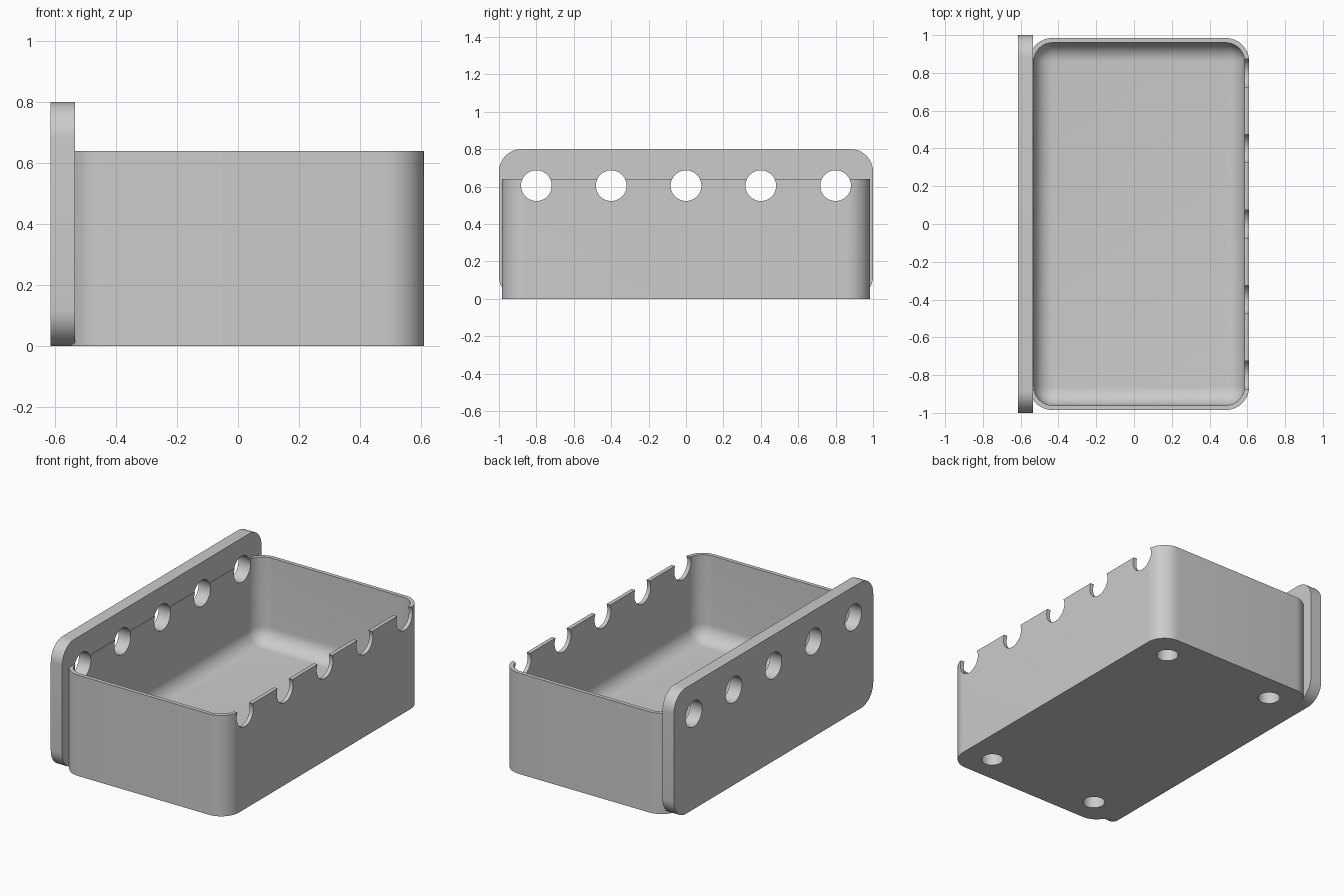
import bpy
import bmesh
import math
from mathutils import Matrix

cube = bpy.data.objects.get("Cube")
if cube:
    bpy.data.objects.remove(cube, do_unlink=True)

grey = bpy.data.materials.new("plain grey")
grey.use_nodes = True
COLOUR = (0.6, 0.6, 0.6, 1)
grey.diffuse_color = COLOUR
grey.node_tree.nodes["Principled BSDF"].inputs["Base Color"].default_value = COLOUR


def make_object(name, bm):
    mesh = bpy.data.meshes.new(name)
    bm.to_mesh(mesh)
    bm.free()
    mesh.materials.append(grey)
    obj = bpy.data.objects.new(name, mesh)
    bpy.context.collection.objects.link(obj)
    return obj


def rounded_box(name, low, high, radius, rounded):
    """Box between two corners; edges accepted by the rule are rounded."""
    bm = bmesh.new()
    bmesh.ops.create_cube(bm, size=1)
    for v in bm.verts:
        v.co = [h if c > 0 else l for c, l, h in zip(v.co, low, high)]
    edges = [e for e in bm.edges if rounded(e)]
    bmesh.ops.bevel(bm, geom=edges, offset=radius, segments=12,
                    profile=0.5, affect='EDGES')
    return make_object(name, bm)


def along(axis):
    def rule(edge):
        d = edge.verts[0].co - edge.verts[1].co
        return abs(d[axis]) > 0.01
    return rule


def cylinder(name, radius, depth, location, axis="Z"):
    bm = bmesh.new()
    turn = Matrix.Rotation(math.pi / 2, 4, 'Y') if axis == "X" else Matrix()
    bmesh.ops.create_cone(bm, cap_ends=True, segments=48, radius1=radius,
                          radius2=radius, depth=depth,
                          matrix=Matrix.Translation(location) @ turn)
    return make_object(name, bm)


def combine(target, other, operation):
    mod = target.modifiers.new(operation.lower(), 'BOOLEAN')
    mod.operation = operation
    mod.solver = 'EXACT'
    mod.object = other
    bpy.context.view_layer.objects.active = target
    bpy.ops.object.modifier_apply(modifier=mod.name)
    bpy.data.objects.remove(other, do_unlink=True)


LEFT, RIGHT, HALF_Y, RIM = -0.556, 0.61, 0.985, 0.64
WALL, FLOOR, CORNER = 0.025, 0.1, 0.125

# Tray body with rounded upright corners, fused with the taller mounting plate
tray = rounded_box("tray", (LEFT, -HALF_Y, 0), (RIGHT, HALF_Y, RIM),
                   CORNER, along(2))
plate = rounded_box("mounting_plate", (-0.615, -1, 0), (-0.535, 1, 0.8),
                    0.12, along(0))
combine(tray, plate, 'UNION')

# Hollow with rounded corners and a filleted floor
top = 1.0
hollow = rounded_box("hollow", (LEFT + WALL, WALL - HALF_Y, FLOOR),
                     (RIGHT - WALL, HALF_Y - WALL, top), CORNER - WALL,
                     lambda e: min(v.co.z for v in e.verts) < top - 0.01)
combine(tray, hollow, 'DIFFERENCE')

# Row of holes through the plate that also notch the opposite rim
for i in range(-2, 3):
    combine(tray, cylinder("row_hole", 0.082, 2, (0, 0.4 * i, 0.605), "X"),
            'DIFFERENCE')

# Blind holes under the floor
middle = (LEFT + RIGHT) / 2
for sx in (-1, 1):
    for sy in (-1, 1):
        combine(tray, cylinder("foot_hole", 0.065, 0.16,
                               (middle + sx * 0.395, sy * 0.81, 0)),
                'DIFFERENCE')

bpy.ops.object.select_all(action='DESELECT')
tray.select_set(True)
bpy.context.view_layer.objects.active = tray
bpy.ops.object.shade_smooth_by_angle(angle=math.radians(30))
